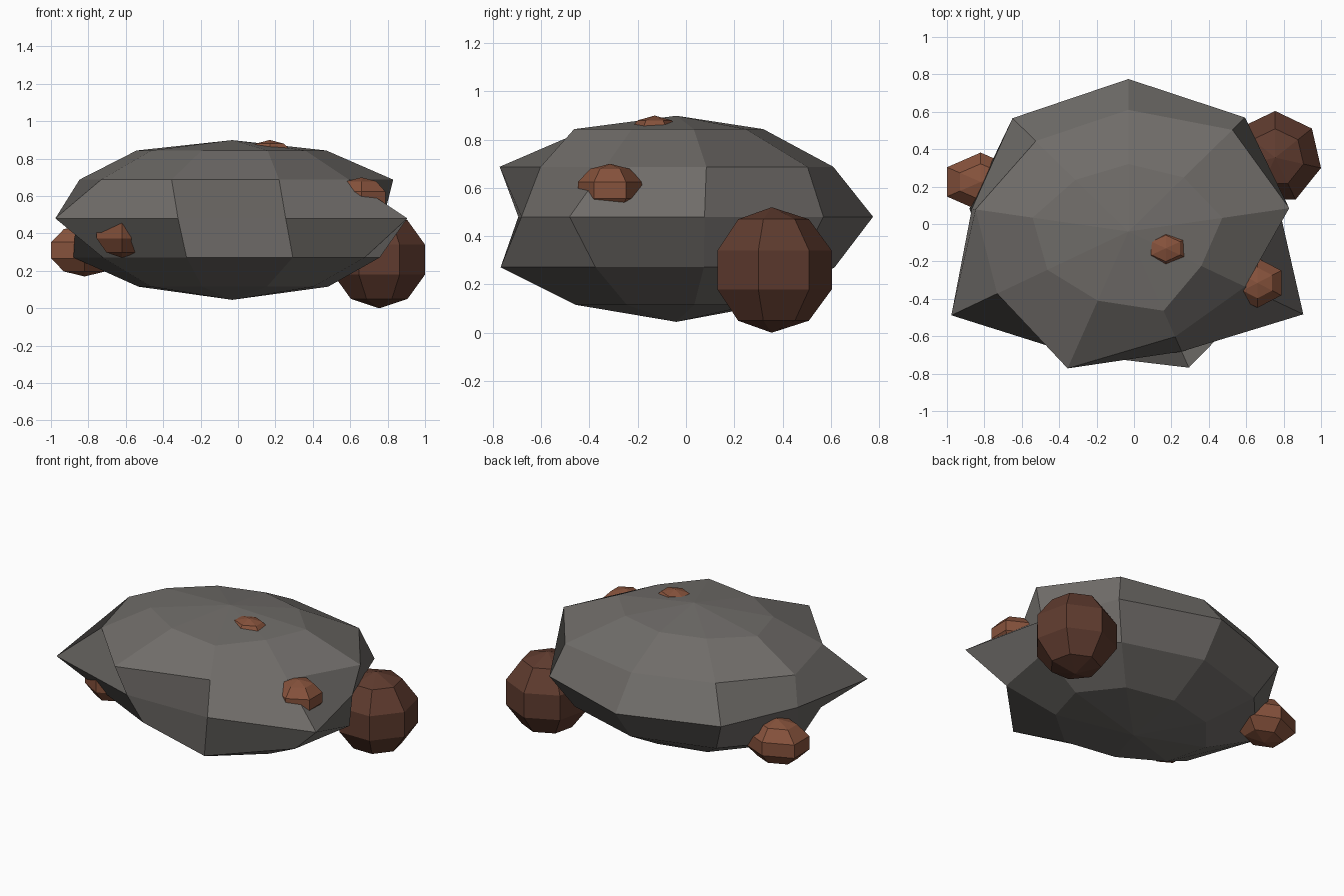
import bpy, bmesh
from math import sin, cos, pi, radians

if "Cube" in bpy.data.objects:
    bpy.data.objects.remove(bpy.data.objects["Cube"])


def material(name, rgb):
    m = bpy.data.materials.new(name)
    m.diffuse_color = (*rgb, 1)
    m.use_nodes = True
    m.node_tree.nodes["Principled BSDF"].inputs["Base Color"].default_value = m.diffuse_color
    return m


def ring_solid(name, centre, scale, segments, rings, mat):
    """Flat-faced ball: rings = [(z, [radius per segment])], poles at z = 1 and -1."""
    bm = bmesh.new()
    cx, cy, cz = centre
    sx, sy, sz = scale
    loops = []
    for z, radii in rings:
        loop = []
        for i, r in enumerate(radii):
            a = pi / 2 - 2 * pi * i / segments
            loop.append(bm.verts.new((cx + sx * r * cos(a), cy + sy * r * sin(a), cz + sz * z)))
        loops.append(loop)
    top = bm.verts.new((cx, cy, cz + sz))
    bottom = bm.verts.new((cx, cy, cz - sz))
    for i in range(segments):
        j = (i + 1) % segments
        bm.faces.new((top, loops[0][j], loops[0][i]))
        bm.faces.new((bottom, loops[-1][i], loops[-1][j]))
        for a, b in zip(loops, loops[1:]):
            bm.faces.new((a[j], b[j], b[i], a[i]))
    mesh = bpy.data.meshes.new(name)
    bm.to_mesh(mesh)
    bm.free()
    mesh.materials.append(mat)
    ob = bpy.data.objects.new(name, mesh)
    bpy.context.collection.objects.link(ob)
    return ob


def nodule(name, centre, scale, segments, mat):
    rings = [(cos(radians(t)), [sin(radians(t))] * segments) for t in (36, 72, 108, 144)]
    return ring_solid(name, centre, scale, segments, rings, mat)


stone = material("stone", (0.16, 0.15, 0.14))
ore = material("ore", (0.24, 0.085, 0.045))
dark_ore = material("dark_ore", (0.115, 0.044, 0.028))

# Main boulder: nine jagged columns, clockwise from the back
boulder_rings = [
    (0.87, [.44, .46, .51, .45, .55, .48, .50, .52, .44]),
    (0.505, [.793, .865, .873, .72, .73, .95, .81, .83, .77]),
    (0.02, [.994, .97, .82, 1.08, .833, .85, 1.093, .85, .964]),
    (-0.47, [.80, .80, .80, .817, .945, .716, .80, .863, .80]),
    (-0.835, [.46, .50, .52, .50, .54, .47, .50, .51, .48]),
]
ring_solid("boulder", (-0.03, -0.04, 0.472), (1, 0.82, 0.427), 9, boulder_rings, stone)

# Ore nodules embedded around the boulder
nodule("large_nodule", (0.755, 0.355, 0.26), (0.264, 0.262, 0.26), 7, dark_ore)
nodule("left_nodule", (-0.82, 0.225, 0.31), (0.218, 0.165, 0.14), 6, ore)
nodule("front_nodule", (-0.62, -0.43, 0.42), (0.165, 0.165, 0.15), 6, ore)
nodule("right_nodule", (0.66, -0.315, 0.59), (0.155, 0.14, 0.11), 6, ore)
nodule("top_nodule", (0.17, -0.13, 0.795), (0.15, 0.12, 0.105), 6, ore)
